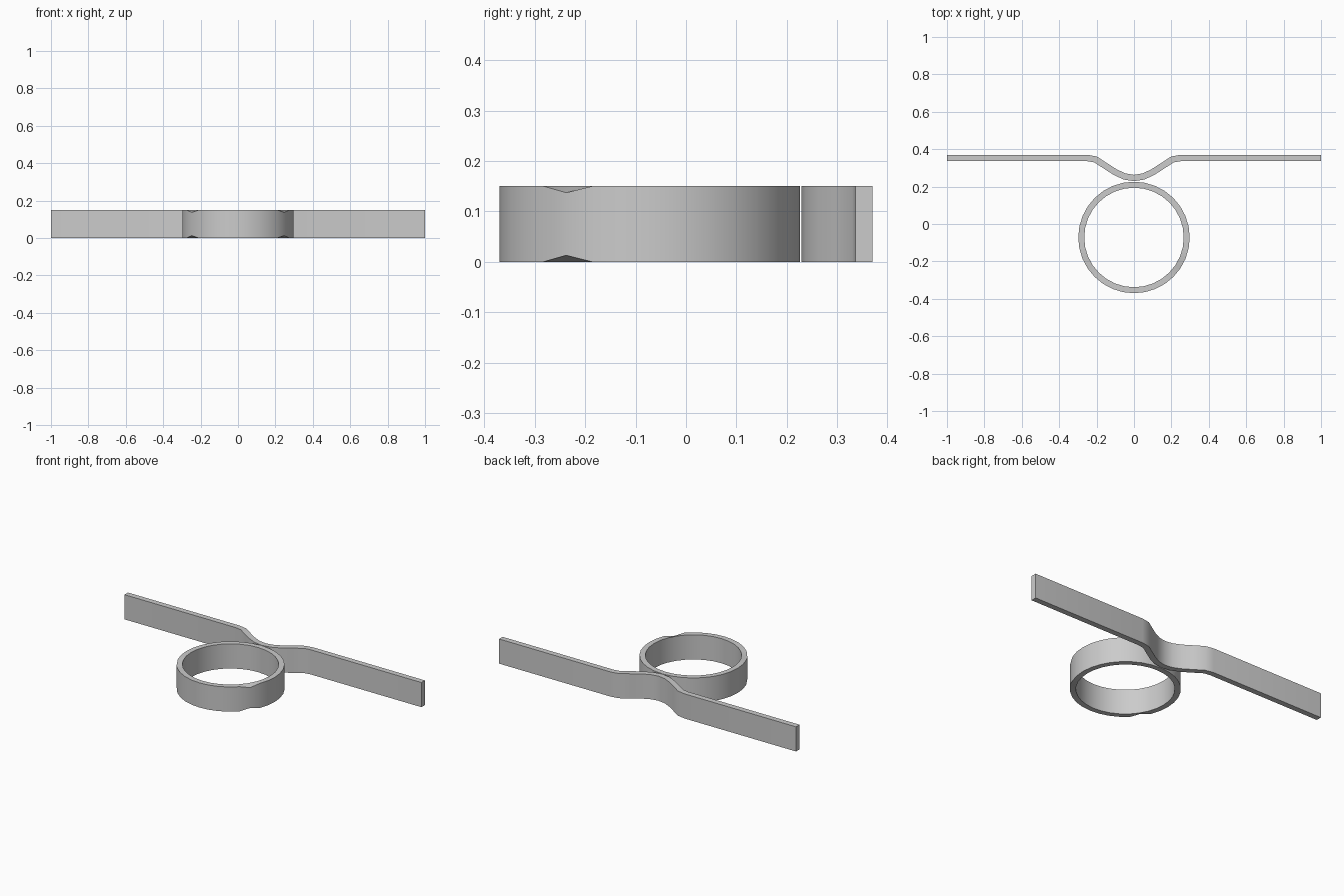
import bpy, bmesh
from math import cos, sin, radians
from mathutils import Vector

if "Cube" in bpy.data.objects:
    bpy.data.objects.remove(bpy.data.objects["Cube"])

H = 0.15


def strip(name, outer, inner, closed, dents=(), dent=0.013):
    """Flat band of height H between two matching outlines."""
    bm = bmesh.new()
    rows = []
    for i, (o, n) in enumerate(zip(outer, inner)):
        d = dent if i in dents else 0
        rows.append([bm.verts.new(p) for p in (
            (*o, d), (*o, H - d), (*n, H), (*n, 0))])
    count = len(rows)
    for i in range(count if closed else count - 1):
        a, b = rows[i], rows[(i + 1) % count]
        for k in range(4):
            m = (k + 1) % 4
            bm.faces.new((a[k], b[k], b[m], a[m]))
    if not closed:
        bm.faces.new(rows[0])
        bm.faces.new(rows[-1][::-1])
    bmesh.ops.recalc_face_normals(bm, faces=bm.faces)
    me = bpy.data.meshes.new(name)
    bm.to_mesh(me)
    bm.free()
    ob = bpy.data.objects.new(name, me)
    bpy.context.collection.objects.link(ob)
    bpy.ops.object.select_all(action='DESELECT')
    ob.select_set(True)
    bpy.context.view_layer.objects.active = ob
    bpy.ops.object.shade_smooth_by_angle(angle=radians(30))
    return ob


# Ring, with one outer edge pinched in on each side of the front
N, CY = 32, -0.072


def circle(r):
    return [(r * cos(radians(i * 360 / N)), CY + r * sin(radians(i * 360 / N)))
            for i in range(N)]


strip("ring", circle(0.298), circle(0.266), True, dents=(19, 29))

# Long strap that dips in the middle to meet the ring
half = [(1, 0.353), (0.25, 0.353), (0.205, 0.345), (0.15, 0.309),
        (0.1, 0.277), (0.05, 0.254)]
path = [Vector((-x, y)) for x, y in half] + [Vector((0, 0.246))] \
    + [Vector(p) for p in reversed(half)]
front, back = [], []
for i, p in enumerate(path):
    t = (path[min(i + 1, len(path) - 1)] - path[max(i - 1, 0)]).normalized()
    if i in (1, len(path) - 2):  # mitre beside the long straight
        a, b = (p - path[i - 1]).normalized(), (path[i + 1] - p).normalized()
        t = (a + b).normalized()
    n = Vector((-t.y, t.x)) * 0.017
    front.append(p - n)
    back.append(p + n)
strip("strap", back, front, False)
